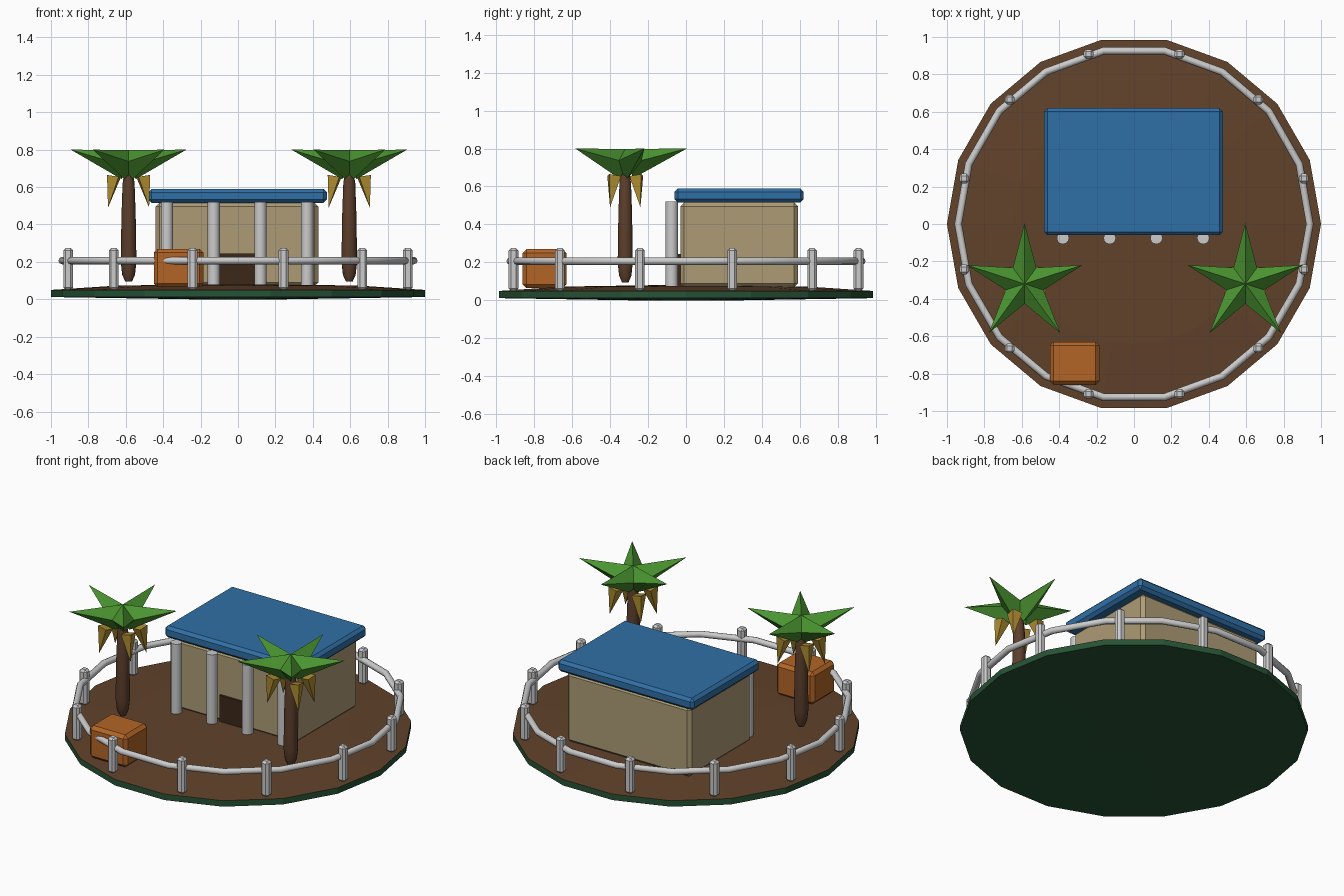
import bpy, bmesh, math
from mathutils import Vector

if "Cube" in bpy.data.objects:
    bpy.data.objects.remove(bpy.data.objects["Cube"])


def mat(name, r, g, b):
    m = bpy.data.materials.new(name)
    m.diffuse_color = (r, g, b, 1)
    m.use_nodes = True
    m.node_tree.nodes["Principled BSDF"].inputs["Base Color"].default_value = m.diffuse_color
    return m


SOIL = mat("soil", 0.12, 0.055, 0.024)
MOSS = mat("moss", 0.02, 0.085, 0.035)
WALL = mat("wall", 0.42, 0.33, 0.18)
BLUE = mat("blue", 0.03, 0.16, 0.38)
DARK = mat("dark_wood", 0.045, 0.022, 0.01)
ORANGE = mat("orange", 0.45, 0.13, 0.02)
BARK = mat("bark", 0.11, 0.05, 0.025)
LEAF = mat("leaf", 0.07, 0.3, 0.03)
DRY = mat("dry_leaf", 0.42, 0.26, 0.03)


def finish(name, bm, *mats, smooth=False):
    me = bpy.data.meshes.new(name)
    bmesh.ops.recalc_face_normals(bm, faces=bm.faces)
    bm.to_mesh(me)
    bm.free()
    for m in mats:
        me.materials.append(m)
    ob = bpy.data.objects.new(name, me)
    bpy.context.collection.objects.link(ob)
    if smooth:
        bpy.ops.object.select_all(action='DESELECT')
        bpy.context.view_layer.objects.active = ob
        ob.select_set(True)
        bpy.ops.object.shade_smooth_by_angle(angle=math.radians(50))
    return ob


def box(name, lo, hi, bevel, *mats):
    bm = bmesh.new()
    bmesh.ops.create_cube(bm, size=1)
    for v in bm.verts:
        v.co = Vector([(a + b) / 2 + c * (b - a) for a, b, c in zip(lo, hi, v.co)])
    if bevel:
        bmesh.ops.bevel(bm, geom=bm.edges[:], offset=bevel, segments=1, affect='EDGES')
    return finish(name, bm, *mats)


def lathe(bm, profile, sides, center=(0, 0)):
    """Revolve (radius, z) points; closes both ends."""
    rings = [[bm.verts.new((center[0] + r * math.cos(2 * math.pi * i / sides),
                            center[1] + r * math.sin(2 * math.pi * i / sides), z))
              for i in range(sides)] for r, z in profile]
    for a, b in zip(rings, rings[1:]):
        for i in range(sides):
            j = (i + 1) % sides
            bm.faces.new((a[i], a[j], b[j], b[i]))
    bm.faces.new(rings[0][::-1])
    bm.faces.new(rings[-1])


def spike(bm, base, tip, radius, sides=4):
    """Pointed leaf: a low-sided cone between two points."""
    base, tip = Vector(base), Vector(tip)
    axis = (tip - base).normalized()
    side = axis.cross(Vector((0, 0, 1))).normalized()
    up = side.cross(axis)
    ring = [bm.verts.new(base + radius * (math.cos(2 * math.pi * i / sides) * side
                                          + math.sin(2 * math.pi * i / sides) * up))
            for i in range(sides)]
    end = bm.verts.new(tip)
    bm.faces.new(ring)
    for i in range(sides):
        bm.faces.new((ring[i], ring[(i + 1) % sides], end))


# Ground disc: slightly domed, soil on top, moss on rim and underside
bm = bmesh.new()
lathe(bm, [(0.25, 0.0), (1, 0.012), (1, 0.05), (0.65, 0.073), (0.2, 0.08)], 18)
bm.normal_update()
for f in bm.faces:
    f.material_index = 0 if f.calc_center_median().z > 0.055 else 1
finish("ground", bm, SOIL, MOSS)

# House
box("walls", (-0.44, -0.03, 0.07), (0.43, 0.59, 0.515), 0.02, WALL)
box("roof", (-0.48, -0.06, 0.515), (0.475, 0.62, 0.59), 0.018, BLUE)
box("door", (-0.10, -0.045, 0.07), (0.09, -0.02, 0.245), 0, DARK)
for i in range(4):
    bm = bmesh.new()
    lathe(bm, [(0.033, 0.07), (0.033, 0.52)], 12, (-0.38 + 0.25 * i, -0.075))
    finish(f"column_{i + 1}", bm, smooth=True)

# Crate
box("crate", (-0.45, -0.86, 0.065), (-0.185, -0.63, 0.27), 0.02, ORANGE)

# Fence posts and ring rail
for i in range(12):
    a = math.radians(15 + 30 * i)
    x, y = 0.94 * math.cos(a), 0.94 * math.sin(a)
    box(f"fence_post_{i + 1}", (x - 0.026, y - 0.026, 0.05),
        (x + 0.026, y + 0.026, 0.275), 0.013)
bpy.ops.mesh.primitive_torus_add(major_segments=18, minor_segments=8, major_radius=0.94,
                                 minor_radius=0.02, location=(0, 0, 0.207))
bpy.context.object.name = "fence_rail"
bpy.ops.object.shade_smooth_by_angle(angle=math.radians(50))

# Palms: trunk, five green fronds, four dry hanging fronds
for name, x in (("left", -0.585), ("right", 0.595)):
    y = -0.32
    bm = bmesh.new()
    lathe(bm, [(0.018, 0.095), (0.034, 0.13), (0.042, 0.2), (0.038, 0.45),
               (0.032, 0.62), (0.02, 0.7)], 10, (x, y))
    finish(f"{name}_palm_trunk", bm, BARK, smooth=True)
    bm = bmesh.new()
    for k in range(5):
        a = math.radians(90 + 72 * k)
        c, s = math.cos(a), math.sin(a)
        spike(bm, (x + 0.02 * c, y + 0.02 * s, 0.72), (x + 0.325 * c, y + 0.325 * s, 0.8), 0.08)
    finish(f"{name}_palm_fronds", bm, LEAF)
    bm = bmesh.new()
    for sx in (-1, 1):
        for sy in (-1, 1):
            spike(bm, (x + sx * 0.08, y + sy * 0.058, 0.655),
                  (x + sx * 0.11, y + sy * 0.08, 0.49), 0.045)
    finish(f"{name}_palm_dry_fronds", bm, DRY)
